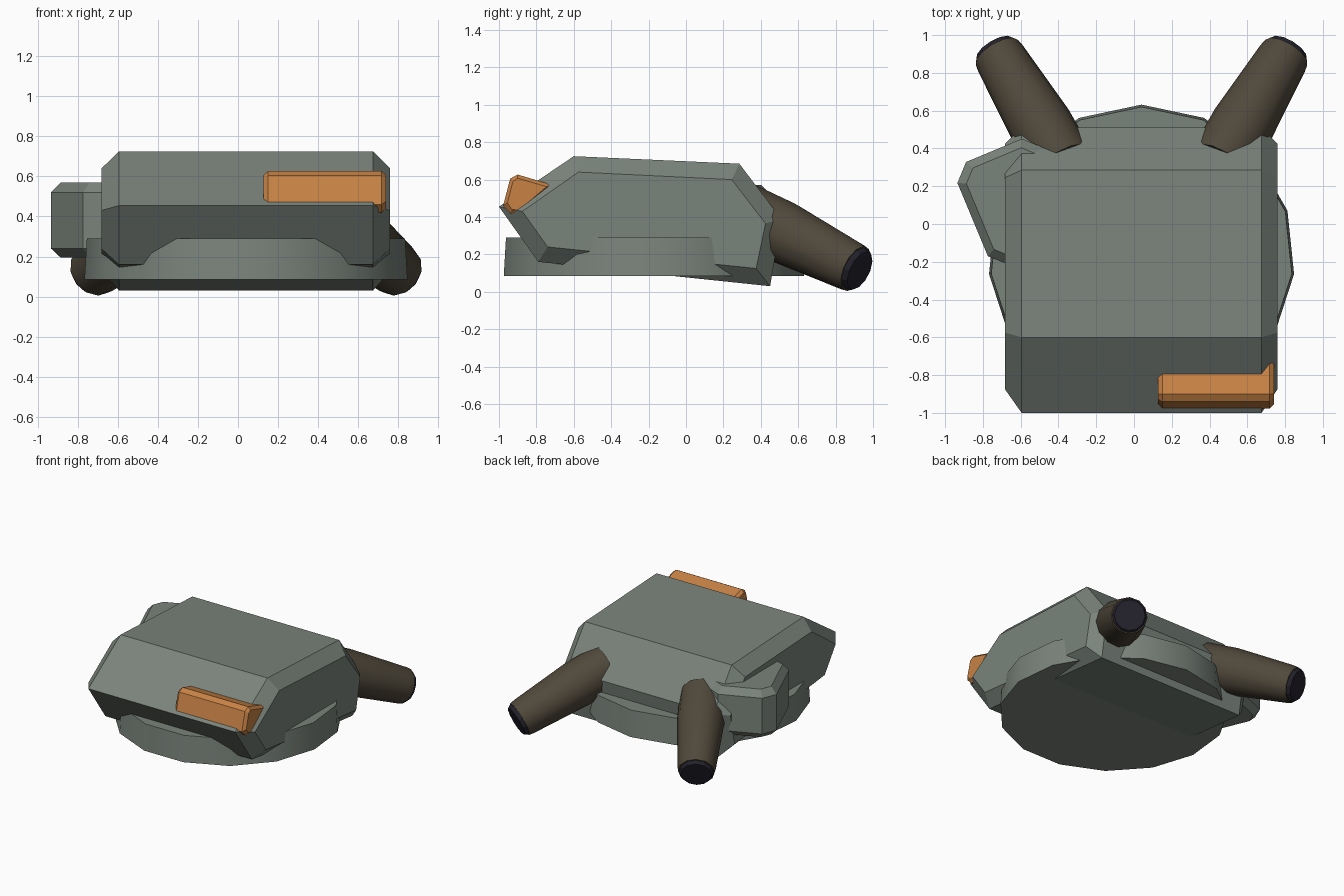
import bpy
import bmesh
from math import sin, cos, tau, radians
from mathutils import Vector

cube = bpy.data.objects.get("Cube")
if cube:
    bpy.data.objects.remove(cube, do_unlink=True)


def material(name, rgb, rough=0.7):
    m = bpy.data.materials.new(name)
    m.use_nodes = True
    m.diffuse_color = (*rgb, 1)
    shader = next(n for n in m.node_tree.nodes if n.type == 'BSDF_PRINCIPLED')
    shader.inputs["Base Color"].default_value = (*rgb, 1)
    shader.inputs["Roughness"].default_value = rough
    return m


armor = material("grey_green_armor", (0.195, 0.23, 0.2))
amber = material("amber_lens", (0.58, 0.225, 0.06))
bronze = material("dark_bronze", (0.08, 0.065, 0.043))
black = material("blue_black", (0.018, 0.016, 0.026))


def loft(name, rings, mat, smooth=None):
    """Skin a list of equal-length point rings and close both ends."""
    bm = bmesh.new()
    loops = [[bm.verts.new(p) for p in ring] for ring in rings]
    count = len(loops[0])
    for a, b in zip(loops, loops[1:]):
        for i in range(count):
            j = (i + 1) % count
            bm.faces.new((a[i], a[j], b[j], b[i]))
    bm.faces.new(loops[0])
    bm.faces.new(loops[-1])
    bmesh.ops.recalc_face_normals(bm, faces=bm.faces)
    mesh = bpy.data.meshes.new(name)
    bm.to_mesh(mesh)
    bm.free()
    mesh.materials.append(mat)
    obj = bpy.data.objects.new(name, mesh)
    bpy.context.collection.objects.link(obj)
    if smooth:
        bpy.ops.object.select_all(action='DESELECT')
        obj.select_set(True)
        bpy.context.view_layer.objects.active = obj
        bpy.ops.object.shade_smooth_by_angle(angle=radians(smooth))
    return obj


def across(x, profile):
    """Place a side profile of (y, z) points at a given x."""
    return [(x, y, z) for y, z in profile]


def circle(center, u, v, r, sides):
    return [center + u * (r * sin(tau * i / sides)) + v * (r * cos(tau * i / sides))
            for i in range(sides)]


MID = 0.04  # symmetry plane of the turret
X, Y = Vector((1, 0, 0)), Vector((0, 1, 0))

# Turret ring
loft("turret_ring",
     [circle(Vector((MID, -0.18, z)), X, Y, r, 15) for z, r in ((0.085, 0.812), (0.29, 0.80))],
     armor, 35)

# Main hull: six-sided side profile with a chamfered rim
outer = [(-1, 0.455), (-0.6, 0.725), (0.285, 0.685), (0.51, 0.39), (0.45, 0.03), (-0.79, 0.16)]
inner = [(-0.875, 0.43), (-0.575, 0.64), (0.245, 0.60), (0.425, 0.365), (0.375, 0.125), (-0.74, 0.24)]
loft("turret_hull",
     [across(MID - 0.723, inner), across(MID - 0.635, outer),
      across(MID + 0.635, outer), across(MID + 0.72, inner)], armor)

# Amber sight bar on the front slope
bar = [(-0.978, 0.46), (-0.94, 0.605), (-0.9, 0.627), (-0.71, 0.57), (-0.885, 0.415), (-0.94, 0.42)]
bar_end = [(-0.955, 0.475), (-0.925, 0.59), (-0.9, 0.607), (-0.745, 0.562), (-0.893, 0.437), (-0.93, 0.44)]
loft("sight_bar",
     [across(0.128, bar_end), across(0.15, bar), across(0.718, bar), across(0.74, bar_end)], amber)

# Angled stowage box on the rear right corner
out, along = Vector((-0.923, -0.384, 0)), Vector((-0.384, 0.923, 0))


def box_ring(z, inset):
    u0, u1, v0, v1 = 0.29 + inset, 0.78 - inset, 0.055 + inset, 0.645 - inset
    c = 0.085 - inset * 0.5
    plan = [(u0 + c, v0), (u1 - c, v0), (u1, v0 + c), (u1, v1 - c),
            (u1 - c, v1), (u0 + c, v1), (u0, v1 - c), (u0, v0 + c)]
    return [out * u + along * v + Vector((0, 0, z)) for u, v in plan]


loft("stowage_box",
     [box_ring(0.195, 0.043), box_ring(0.24, 0), box_ring(0.52, 0), box_ring(0.57, 0.043)], armor)

# Two rear barrels pointing outward and down, with dark muzzles
for side, label in ((1, "left"), (-1, "right")):
    axis = Vector((0.473 * side, 0.788, -0.394)).normalized()
    u = axis.cross(Vector((0, 0, 1))).normalized()
    v = u.cross(axis)
    tip = Vector((MID + 0.77 * side, 0.915, 0.12))

    def ring(t, r):
        return circle(tip + axis * t, u, v, r, 12)

    loft("barrel_" + label,
         [ring(-0.75, 0.165), ring(-0.5, 0.17), ring(-0.05, 0.137), ring(-0.01, 0.13)], bronze, 40)
    loft("muzzle_" + label, [ring(-0.03, 0.122), ring(0.0, 0.122), ring(0.018, 0.11)], black)
